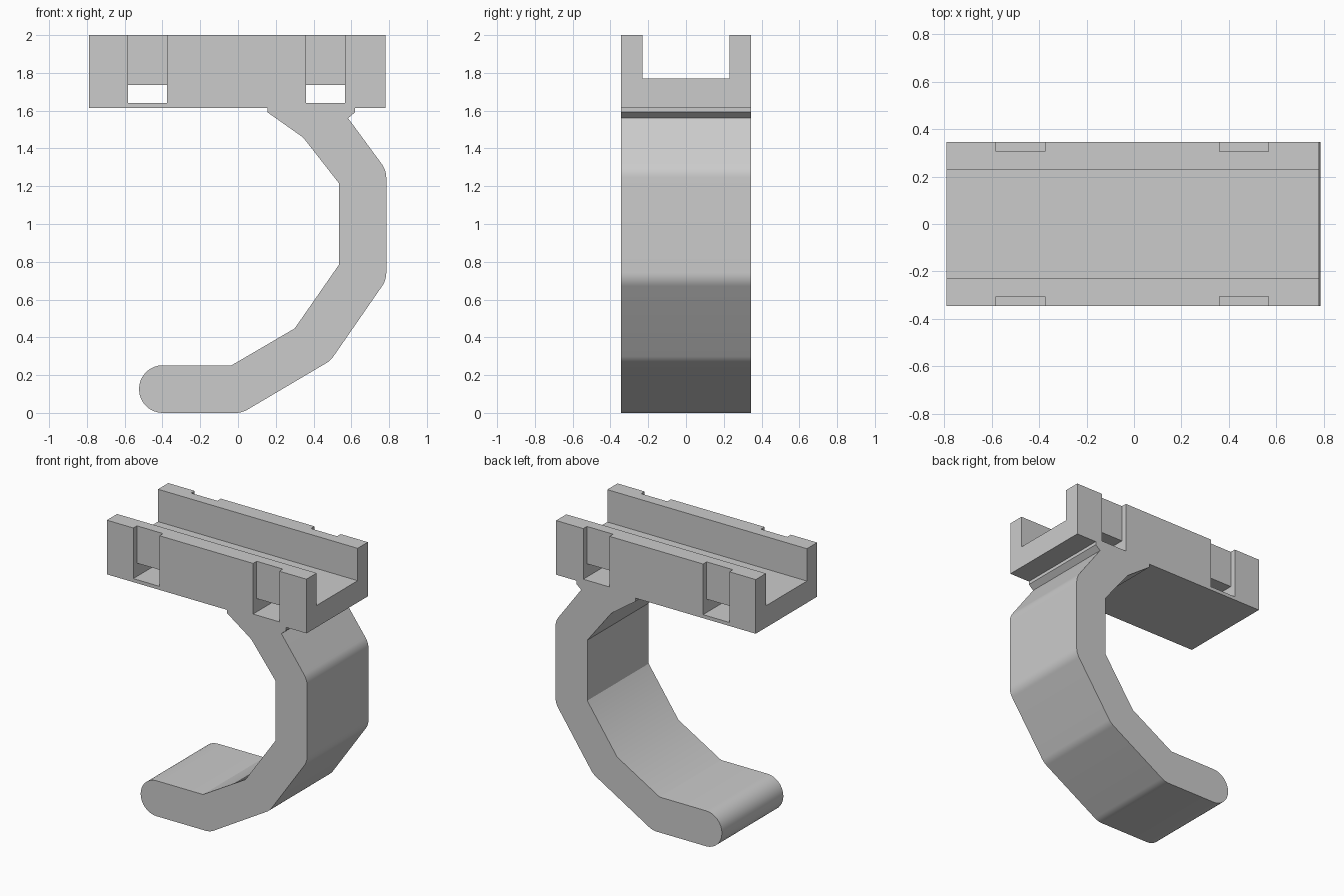
import bpy, bmesh, math
from mathutils import Vector

cube = bpy.data.objects.get("Cube")
if cube:
    bpy.data.objects.remove(cube, do_unlink=True)

grey = bpy.data.materials.new("light grey plastic")
grey.use_nodes = True
grey.diffuse_color = (0.6, 0.6, 0.6, 1)
grey.node_tree.nodes["Principled BSDF"].inputs["Base Color"].default_value = (0.6, 0.6, 0.6, 1)


def rounded(corners, steps=8):
    """Expand (x, z, radius) corners into an outline with arcs."""
    outline = []
    for i, (x, z, r) in enumerate(corners):
        p = Vector((x, z))
        if r == 0:
            outline.append(p)
            continue
        a = (Vector(corners[i - 1][:2]) - p).normalized()
        b = (Vector(corners[(i + 1) % len(corners)][:2]) - p).normalized()
        half = a.angle(b) / 2
        centre = p + (a + b).normalized() * (r / math.sin(half))
        start = p + a * (r / math.tan(half)) - centre
        end = p + b * (r / math.tan(half)) - centre
        sweep = math.pi - 2 * half
        for k in range(steps + 1):
            t = k / steps
            arc = start * math.sin((1 - t) * sweep) + end * math.sin(t * sweep)
            outline.append(centre + arc / math.sin(sweep))
    return outline


def prism(name, outline, axis, low, high):
    """Extrude a flat outline along x or y."""
    bm = bmesh.new()
    place = (lambda u, v: (low, u, v)) if axis == "x" else (lambda u, v: (u, low, v))
    face = bm.faces.new([bm.verts.new(place(u, v)) for u, v in outline])
    moved = bmesh.ops.extrude_face_region(bm, geom=[face])["geom"]
    offset = Vector((high - low, 0, 0) if axis == "x" else (0, high - low, 0))
    bmesh.ops.translate(bm, vec=offset, verts=[g for g in moved if isinstance(g, bmesh.types.BMVert)])
    bmesh.ops.recalc_face_normals(bm, faces=bm.faces)
    mesh = bpy.data.meshes.new(name)
    bm.to_mesh(mesh)
    bm.free()
    mesh.materials.append(grey)
    obj = bpy.data.objects.new(name, mesh)
    bpy.context.collection.objects.link(obj)
    return obj


def activate(obj):
    bpy.ops.object.select_all(action="DESELECT")
    obj.select_set(True)
    bpy.context.view_layer.objects.active = obj


def mirrored(half):
    return half + [(-u, v) for u, v in reversed(half)]


HALF = 0.345
BASE = 1.615

# Channel rail with a U section
rail = prism("channel_rail", mirrored([(HALF, BASE), (HALF, 2), (0.23, 2), (0.23, 1.77)])
             , "x", -0.79, 0.78)

# Strap slots: outer wall pockets joined by a tunnel under the channel floor
slot = mirrored([(0.5, 1.64), (0.5, 2.2), (0.305, 2.2), (0.305, 1.735)])
for left in (-0.582, 0.36):
    cutter = prism("strap_slot_cutter", slot, "x", left, left + 0.206)
    cutter.hide_render = True
    mod = rail.modifiers.new("strap_slot", "BOOLEAN")
    mod.operation = "DIFFERENCE"
    mod.solver = "EXACT"
    mod.object = cutter
    activate(rail)
    bpy.ops.object.modifier_apply(modifier=mod.name)
    bpy.data.objects.remove(cutter, do_unlink=True)

# Hook with a flared neck, faceted inside and softened outer corners
R = 0.125
hook = prism("hook", rounded([
    (0.155, BASE + 0.005, 0), (0.155, 1.592, 0), (0.345, 1.458, R),
    (0.535, 1.215, 0), (0.535, 0.785, 0), (0.3, 0.447, 0), (-0.034, 0.252, 0),
    (-0.524, 0.252, R), (-0.524, 0, R), (0.021, 0, R),
    (0.49, 0.277, R), (0.785, 0.703, R), (0.785, 1.285, R),
    (0.583, 1.56, 0), (0.62, 1.592, 0), (0.62, BASE + 0.005, 0),
]), "y", -HALF, HALF)
activate(hook)
bpy.ops.object.shade_smooth_by_angle(angle=math.radians(25))
